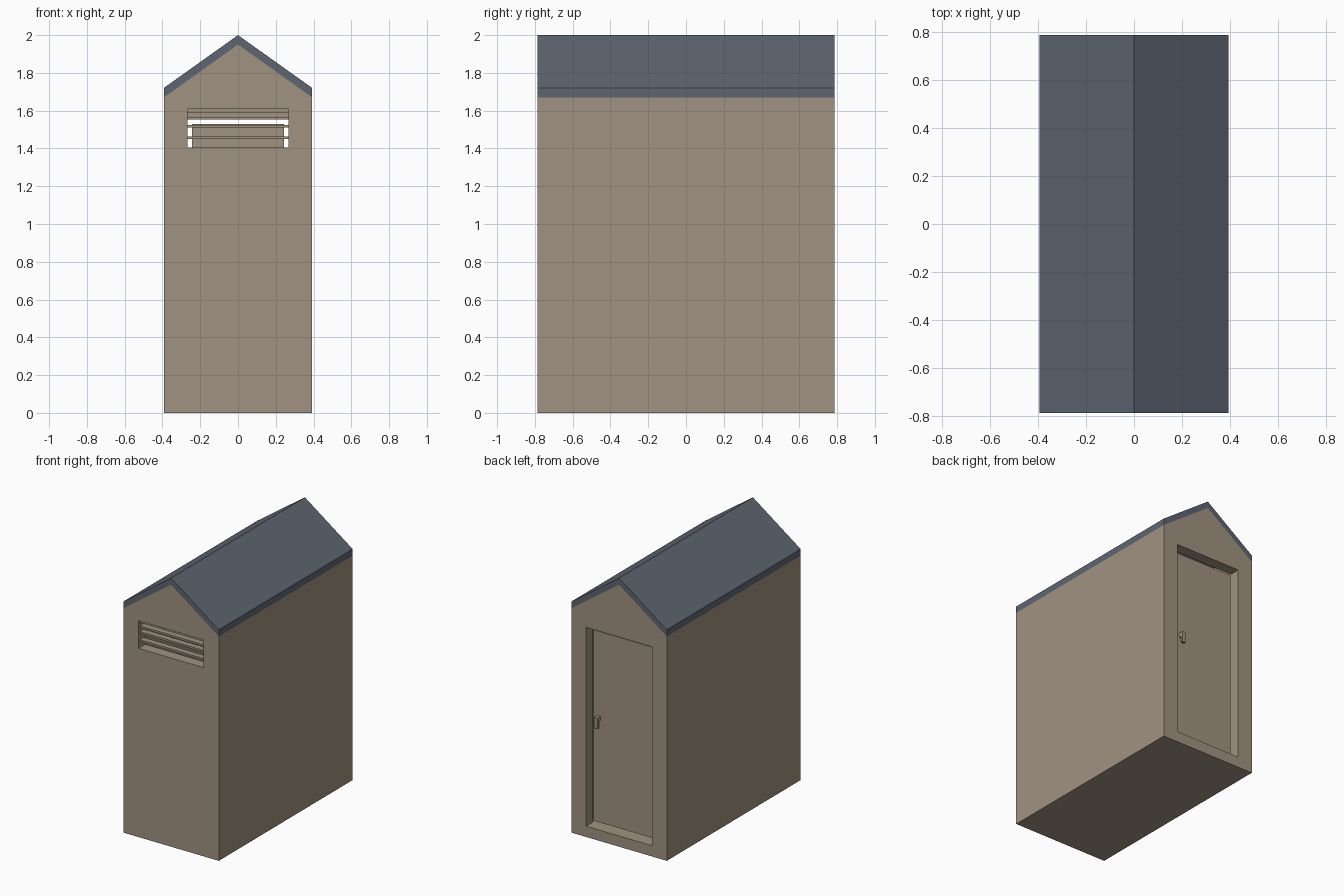
import bpy, bmesh

if "Cube" in bpy.data.objects:
    bpy.data.objects.remove(bpy.data.objects["Cube"])

W, D = 0.393, 0.787          # half width, half depth
EAVE, RIDGE, ROOF = 1.67, 1.95, 0.05
T = 0.08                     # wall thickness


def material(name, rgb):
    m = bpy.data.materials.new(name)
    m.diffuse_color = (*rgb, 1)
    m.use_nodes = True
    m.node_tree.nodes["Principled BSDF"].inputs["Base Color"].default_value = m.diffuse_color
    return m


TAN = material("tan timber", (0.350, 0.290, 0.215))
SLATE = material("slate grey", (0.112, 0.132, 0.166))


def prism(name, profile, y0, y1, mat):
    """Extrude an (x, z) outline from y0 to y1."""
    bm = bmesh.new()
    face = bm.faces.new([bm.verts.new((x, y0, z)) for x, z in profile])
    ext = bmesh.ops.extrude_face_region(bm, geom=[face])["geom"]
    verts = [v for v in ext if isinstance(v, bmesh.types.BMVert)]
    bmesh.ops.translate(bm, verts=verts, vec=(0, y1 - y0, 0))
    bmesh.ops.recalc_face_normals(bm, faces=bm.faces)
    me = bpy.data.meshes.new(name)
    bm.to_mesh(me)
    bm.free()
    me.materials.append(mat)
    ob = bpy.data.objects.new(name, me)
    bpy.context.collection.objects.link(ob)
    return ob


def box(name, x0, x1, y0, y1, z0, z1, mat=TAN):
    return prism(name, [(x0, z0), (x1, z0), (x1, z1), (x0, z1)], y0, y1, mat)


def cut(target, cutter):
    """Subtract the cutter, bake the result and remove the cutter."""
    mod = target.modifiers.new("cut", 'BOOLEAN')
    mod.object = cutter
    mod.operation = 'DIFFERENCE'
    mod.solver = 'EXACT'
    dg = bpy.context.evaluated_depsgraph_get()
    me = bpy.data.meshes.new_from_object(target.evaluated_get(dg))
    target.modifiers.clear()
    target.data = me
    bpy.data.objects.remove(cutter)


# Hollow gabled shell with floor
walls = prism("walls", [(-W, 0), (W, 0), (W, EAVE), (0, RIDGE), (-W, EAVE)], -D, D, TAN)
xi = W - T
cut(walls, prism("room_cutter", [(-xi, T), (xi, T), (xi, 1.9), (0, 2.12), (-xi, 1.9)],
                 -D + T, D - T, TAN))

# Vent opening in the front, doorway in the back
VX, V0, V1 = 0.268, 1.405, 1.61
cut(walls, box("vent_cutter", -VX, VX, -D - 0.1, -D + T + 0.05, V0, V1))
cut(walls, box("door_cutter", -0.272, 0.272, D - T - 0.05, D + 0.1, T, 1.56))

# Pitched roof, flush with the walls
prism("roof", [(-W, EAVE), (0, RIDGE), (W, EAVE),
               (W, EAVE + ROOF), (0, RIDGE + ROOF), (-W, EAVE + ROOF)], -D, D, SLATE)

# Vent slats
for i, (z0, z1) in enumerate([(1.45, 1.464), (1.511, 1.525), (1.553, 1.567), (1.59, V1)]):
    box(f"vent_slat_{i + 1}", -VX, VX, -D + 0.015, -D + 0.06, z0, z1)

# Recessed door with a gap all round
box("door", -0.244, 0.244, D - T, D - 0.05, 0.11, 1.53)

# Door handle: stub and hanging grip
box("handle_stub", 0.19, 0.215, D - 0.05, D - 0.02, 0.87, 0.90)
box("handle_grip", 0.188, 0.217, D - 0.03, D - 0.012, 0.82, 0.90)
